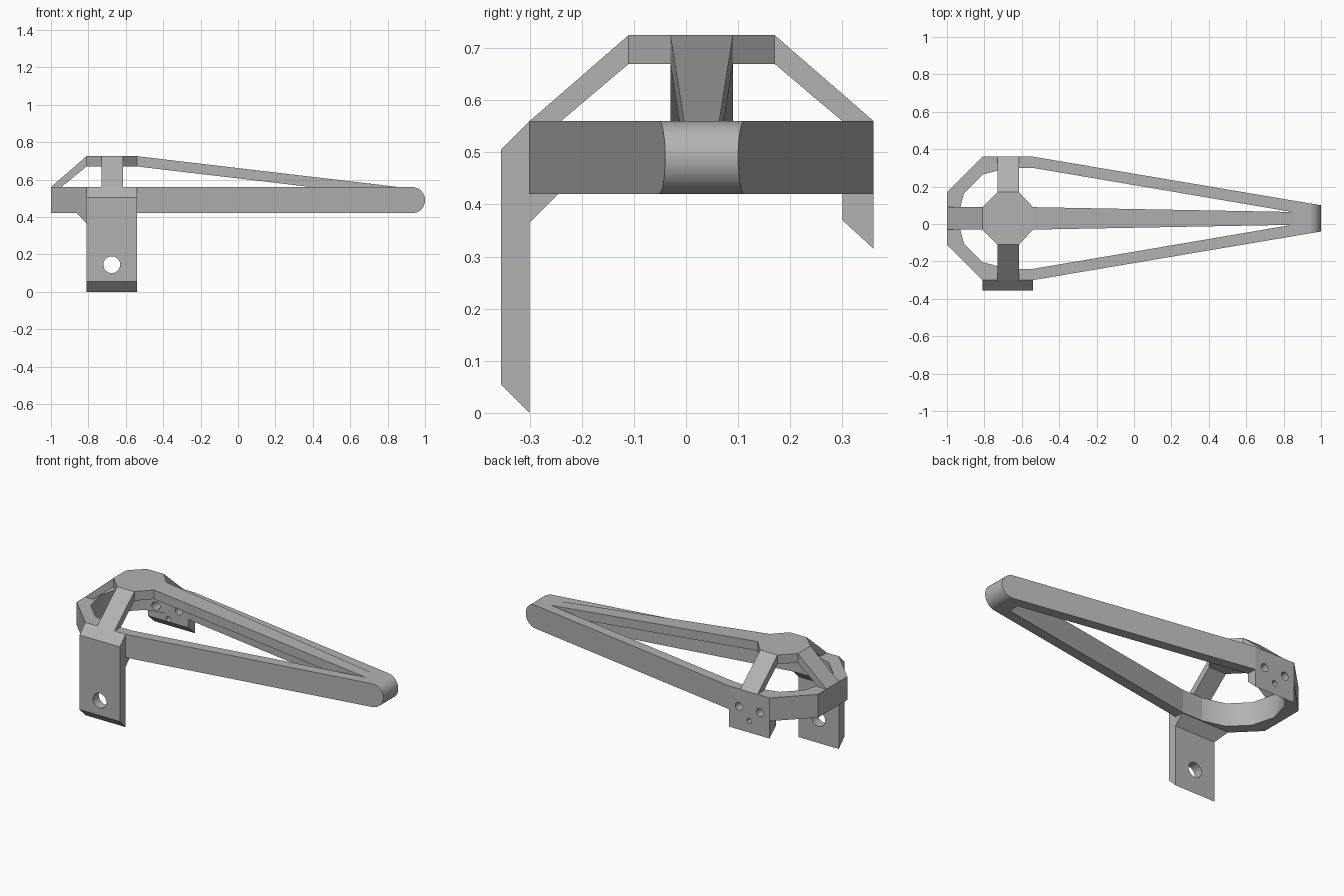
import bpy, bmesh
from math import cos, sin, radians, hypot

cube = bpy.data.objects.get("Cube")
if cube:
    bpy.data.objects.remove(cube)

grey = bpy.data.materials.new("plain_grey")
grey.use_nodes = True
grey.diffuse_color = (0.45, 0.45, 0.45, 1)
grey.node_tree.nodes["Principled BSDF"].inputs["Base Color"].default_value = (0.45, 0.45, 0.45, 1)

CX, CY = -0.675, 0.03          # hub centre
X0, X1 = -0.81, -0.54          # bracket and hub width
LOW, RING, HUB, TOP = 0.42, 0.56, 0.67, 0.725


def finish(name, bm):
    bmesh.ops.recalc_face_normals(bm, faces=bm.faces)
    mesh = bpy.data.meshes.new(name)
    bm.to_mesh(mesh)
    bm.free()
    mesh.materials.append(grey)
    obj = bpy.data.objects.new(name, mesh)
    bpy.context.collection.objects.link(obj)
    return obj


def prism(name, outline, axis, a, b):
    """Extrude a 2D outline along an axis from a to b."""
    place = {"x": lambda p, t: (t, p[0], p[1]),
             "y": lambda p, t: (p[0], t, p[1]),
             "z": lambda p, t: (p[0], p[1], t)}[axis]
    bm = bmesh.new()
    ends = [[bm.verts.new(place(p, t)) for p in outline] for t in (a, b)]
    for end in ends:
        bm.faces.new(end)
    for i in range(len(outline)):
        bm.faces.new((ends[0][i - 1], ends[0][i], ends[1][i], ends[1][i - 1]))
    return finish(name, bm)


def hull(name, points):
    bm = bmesh.new()
    for p in points:
        bm.verts.new(p)
    bmesh.ops.convex_hull(bm, input=bm.verts)
    bmesh.ops.dissolve_limit(bm, angle_limit=0.01, verts=bm.verts, edges=bm.edges)
    return finish(name, bm)


def arc(x, y, r, start, end, step):
    return [(x + r * cos(radians(a)), y + r * sin(radians(a)))
            for a in range(start, end + 1, step)]


def cut(obj, tool, operation="DIFFERENCE"):
    mod = obj.modifiers.new("cut", "BOOLEAN")
    mod.operation, mod.object, mod.solver = operation, tool, "EXACT"
    bpy.context.view_layer.objects.active = obj
    bpy.ops.object.modifier_apply(modifier=mod.name)
    bpy.data.objects.remove(tool)


def drill(obj, x, z, r, y):
    cut(obj, prism("drill", arc(x, z, r, 0, 345, 15), "y", y - 0.15, y + 0.15))


def mirrored(half):
    """Close an outline of (x, distance from centre line) on both sides."""
    return [(x, CY - d) for x, d in half] + [(x, CY + d) for x, d in reversed(half)]


# Long frame with rounded tip and a round opening at the wide end
frame = prism("frame", mirrored([(-1, 0.14), (X0, 0.33), (X1, 0.33), (1, 0.07)]), "z", LOW, RING)
opening = arc(CX, CY, 0.27, 90, 270, 30) + mirrored([(X1, 0.27), (0.86, 0.032)])
cut(frame, prism("opening", opening, "z", 0.3, 0.7))
side = [(-1.2, RING), (-1.2, LOW)] + arc(0.93, 0.49, 0.07, -90, 90, 6)
cut(frame, prism("tip_round", side, "y", -0.6, 0.6), "INTERSECT")
for face in frame.data.polygons:
    c, n = face.center, face.normal
    in_arc = abs(n.z) < 0.1 and c.x < CX and hypot(c.x - CX, c.y - CY) < 0.275
    face.use_smooth = in_arc or c.x > 0.932 and abs(n.y) < 0.1

# Raised eight-sided hub
prism("hub", mirrored([(X0, 0.06), (-0.73, 0.14), (-0.615, 0.14), (X1, 0.06)]), "z", HUB, TOP)

# Sloping struts from hub to frame
prism("end_strut", [(-1, RING), (X0, TOP), (X0, HUB), (-0.945, RING)], "y", CY - 0.06, CY + 0.06)
for name, s in (("front_strut", -1), ("back_strut", 1)):
    prism(name, [(CY + s * d, z) for d, z in
                 ((0.33, RING), (0.14, TOP), (0.14, HUB), (0.27, RING))], "x", -0.73, -0.615)

# Tapered spine from hub to tip
hull("spine", [(x, CY + s * w, z) for x, w, za, zb in
               ((X1, 0.06, HUB, TOP), (0.86, 0.034, 0.505, RING))
               for s in (-1, 1) for z in (za, zb)])

# Tall front bracket with one large hole
front = prism("front_bracket", [(-0.355, 0.055), (-0.3, 0), (-0.3, RING), (-0.355, 0.505)], "x", X0, X1)
drill(front, CX, 0.145, 0.045, -0.33)

# Gusset behind the front bracket
hull("front_gusset", [(X0, -0.3, 0.365), (X1, -0.3, 0.365), (X0, -0.3, LOW), (X1, -0.3, LOW),
                      (-0.86, -0.245, LOW), (X1, -0.245, LOW)])

# Short back bracket, with three holes passing through the frame wall
back = prism("back_bracket", [(0.3, 0.37), (0.36, 0.315), (0.36, LOW), (0.3, LOW)], "x", X0, X1)
for x, z, r in ((CX - 0.07, 0.455, 0.024), (CX + 0.07, 0.455, 0.024), (CX, 0.385, 0.016)):
    for part in (frame, back):
        if part is frame and z > LOW or part is back and z < LOW:
            drill(part, x, z, r, 0.33)
